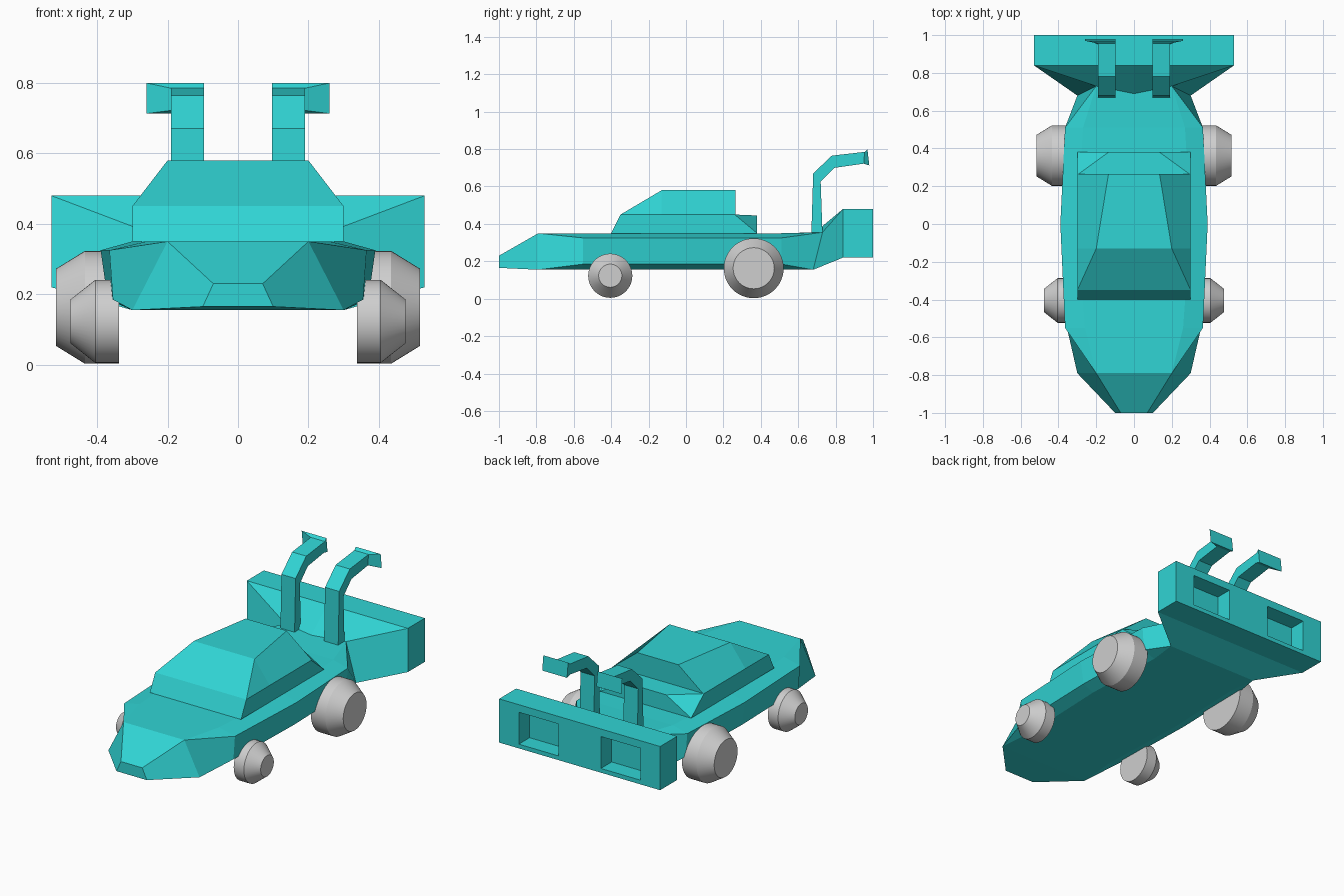
import bpy
import bmesh
from math import cos, sin, tau, radians

cube = bpy.data.objects.get("Cube")
if cube:
    bpy.data.objects.remove(cube, do_unlink=True)


def make_material(name, colour):
    mat = bpy.data.materials.new(name)
    mat.use_nodes = True
    mat.diffuse_color = colour
    mat.node_tree.nodes["Principled BSDF"].inputs["Base Color"].default_value = colour
    return mat


teal = make_material("teal paint", (0.03, 0.66, 0.66, 1))
grey = make_material("light grey", (0.62, 0.62, 0.62, 1))


def finish(name, bm, mat, smooth=False):
    bmesh.ops.recalc_face_normals(bm, faces=bm.faces)
    mesh = bpy.data.meshes.new(name)
    bm.to_mesh(mesh)
    bm.free()
    mesh.materials.append(mat)
    if smooth:
        mesh.shade_smooth()
        mesh.set_sharp_from_angle(angle=radians(25))
    obj = bpy.data.objects.new(name, mesh)
    bpy.context.collection.objects.link(obj)
    return obj


def loft(name, sections, mat, ring=False, smooth=False):
    """Skin a row of sections, mirror across x and cap the open ends."""
    bm = bmesh.new()
    rows = [[bm.verts.new(p) for p in section] for section in sections]
    count = len(rows[0])
    for a, b in zip(rows, rows[1:]):
        for i in range(count if ring else count - 1):
            j = (i + 1) % count
            bm.faces.new((a[i], a[j], b[j], b[i]))
    bmesh.ops.remove_doubles(bm, verts=bm.verts, dist=0.0005)
    bmesh.ops.mirror(bm, geom=bm.verts[:] + bm.edges[:] + bm.faces[:],
                     axis='X', merge_dist=0.0005)
    bmesh.ops.holes_fill(bm, edges=bm.edges, sides=0)
    return finish(name, bm, mat, smooth)


# Hull: half sections from nose to tail
def hull_section(y, top, upper, lower, bottom, y_low=None, y_mid=None):
    y_low = y if y_low is None else y_low
    y_mid = y if y_mid is None else y_mid
    return [(0, y_mid, top[1]), (top[0], y, top[1]), (upper[0], y, upper[1]),
            (lower[0], y_low, lower[1]), (bottom[0], y_low, bottom[1]),
            (0, y_low, bottom[1])]


def plain_section(y, top, bottom, **kw):
    return hull_section(y, top, top, bottom, bottom, **kw)


loft("hull", [
    plain_section(-1, (0.07, 0.23), (0.1, 0.165)),
    plain_section(-0.79, (0.2, 0.35), (0.3, 0.155)),
    hull_section(-0.55, (0.26, 0.35), (0.365, 0.325), (0.355, 0.185), (0.28, 0.155)),
    hull_section(0, (0.3, 0.35), (0.39, 0.325), (0.37, 0.185), (0.3, 0.155)),
    hull_section(0.51, (0.27, 0.35), (0.365, 0.325), (0.355, 0.185), (0.28, 0.155)),
    plain_section(0.73, (0.2, 0.355), (0.3, 0.155), y_low=0.68, y_mid=0.69),
    plain_section(0.84, (0.53, 0.48), (0.53, 0.22)),
], teal)


# Cabin with a faceted rear deck
def cabin_section(y, roof, sill):
    base = 0.35
    return [(0, y, roof[1]), (roof[0], y, roof[1]), (sill[0], y, sill[1]),
            (0.3, y, base), (0, y, base)]


shoulder, foot = (0.3, 0.45), (0.3, 0.35)
loft("cabin", [
    cabin_section(-0.4, foot, foot),
    cabin_section(-0.35, shoulder, shoulder),
    cabin_section(-0.13, (0.2, 0.58), shoulder),
    cabin_section(0.265, (0.135, 0.58), shoulder),
    cabin_section(0.26, shoulder, shoulder),
    cabin_section(0.38, (0.135, 0.445), foot),
], teal)

# Rear bumper with two recessed windows
bm = bmesh.new()
bmesh.ops.create_cube(bm, size=1)
for v in bm.verts:
    v.co = (v.co.x * 1.06, 0.92 + v.co.y * 0.16, 0.35 + v.co.z * 0.26)
cuts = [((x, 0, 0), (1, 0, 0)) for x in (-0.4, -0.14, 0.14, 0.4)]
cuts += [((0, 0, z), (0, 0, 1)) for z in (0.245, 0.435)]
for point, normal in cuts:
    bmesh.ops.bisect_plane(bm, geom=bm.verts[:] + bm.edges[:] + bm.faces[:],
                           plane_co=point, plane_no=normal)
bm.normal_update()
windows = []
for f in bm.faces:
    c = f.calc_center_median()
    if f.normal.y > 0.9 and 0.14 < abs(c.x) < 0.4 and 0.245 < c.z < 0.435:
        windows.append(f)
bmesh.ops.inset_individual(bm, faces=windows, thickness=0.001, depth=-0.1)
finish("rear_bumper", bm, teal)


# Bent exhaust pipes with flared tips
def pipe_section(front, back, outer=0.19):
    inner = 0.097
    return [(inner, *front), (outer, *front), (outer, *back), (inner, *back)]


loft("exhaust_pipes", [
    pipe_section((0.67, 0.34), (0.73, 0.34)),
    pipe_section((0.68, 0.67), (0.72, 0.625)),
    pipe_section((0.78, 0.765), (0.795, 0.7)),
    pipe_section((0.955, 0.785), (0.95, 0.722)),
    pipe_section((0.97, 0.8), (0.98, 0.713), outer=0.26),
], teal, ring=True)


# Wheels: a straight tread and a tapered outer side
def wheel_pair(name, y, z, profile, sides=48):
    loft(name, [[(x, y + r * cos(tau * i / sides), z + r * sin(tau * i / sides))
                 for i in range(sides)] for x, r in profile],
         grey, ring=True, smooth=True)


wheel_pair("front_wheels", -0.405, 0.123,
           [(0.338, 0.118), (0.405, 0.118), (0.476, 0.062)])
wheel_pair("rear_wheels", 0.362, 0.163,
           [(0.338, 0.16), (0.435, 0.16), (0.516, 0.11)])
